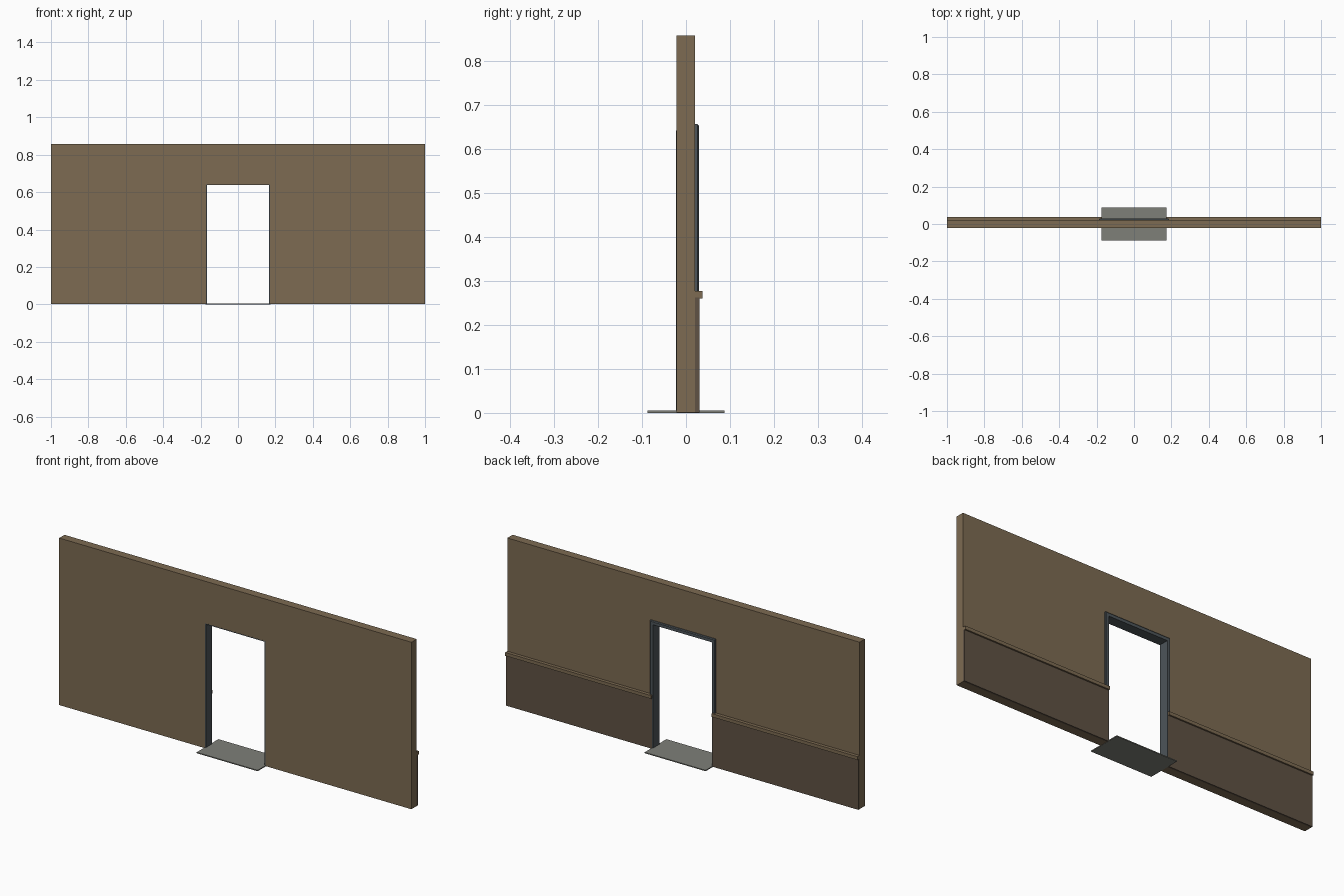
import bpy

if "Cube" in bpy.data.objects:
    bpy.data.objects.remove(bpy.data.objects["Cube"])


def material(name, rgb):
    m = bpy.data.materials.new(name)
    m.diffuse_color = (*rgb, 1)
    m.use_nodes = True
    m.node_tree.nodes["Principled BSDF"].inputs["Base Color"].default_value = m.diffuse_color
    return m


WALL = material("wall_tan", (0.205, 0.147, 0.084))
PANEL = material("panel_brown", (0.115, 0.085, 0.058))
SLATE = material("frame_slate", (0.075, 0.09, 0.10))
STONE = material("threshold_grey", (0.21, 0.215, 0.19))


def mesh_object(name, verts, faces, mat):
    me = bpy.data.meshes.new(name)
    me.from_pydata(verts, [], faces)
    me.materials.append(mat)
    ob = bpy.data.objects.new(name, me)
    bpy.context.collection.objects.link(ob)
    return ob


def box(name, x, y, z, mat):
    verts = [(a, b, c) for a in sorted(x) for b in y for c in z]
    faces = [(0, 1, 3, 2), (4, 6, 7, 5), (0, 4, 5, 1),
             (2, 3, 7, 6), (0, 2, 6, 4), (1, 5, 7, 3)]
    return mesh_object(name, verts, faces, mat)


HALF, HEAD, TOP = 0.171, 0.642, 0.858   # opening half width, opening height, wall height
FRONT, BACK, BASE = -0.022, 0.021, 0.001

# Wall halves with wainscot and rail on the back
for side, s in (("left", -1), ("right", 1)):
    span = (s * HALF, s)
    box(f"{side}_wall", span, (FRONT, BACK), (BASE, TOP), WALL)
    box(f"{side}_wainscot", span, (BACK, 0.0303), (BASE, 0.262), PANEL)
    box(f"{side}_rail", span, (BACK, 0.038), (0.260, 0.277), WALL)

# Wall above the doorway
box("lintel_wall", (-HALF, HALF), (FRONT, BACK), (HEAD, TOP), WALL)

# Door frame: lining plus chamfered trim, swept around the opening with mitred corners
profile = [(-0.004, FRONT - 0.0005), (-0.004, 0.0295), (0.011, 0.0295), (0.015, 0.026),
           (0.015, BACK), (0, BACK), (0, FRONT - 0.0005)]
n = len(profile)
verts = []
for sx, at_head in ((-1, 0), (-1, 1), (1, 1), (1, 0)):
    for out, y in profile:
        verts.append((sx * (HALF + out), y, HEAD + out if at_head else BASE))
faces = [(k * n + i, k * n + (i + 1) % n, (k + 1) * n + (i + 1) % n, (k + 1) * n + i)
         for k in range(3) for i in range(n)]
faces += [tuple(range(n))[::-1], tuple(range(3 * n, 4 * n))]
mesh_object("door_frame", verts, faces, SLATE)

# Threshold plate
box("threshold", (-0.173, 0.173), (-0.088, 0.088), (0, 0.005), STONE)
